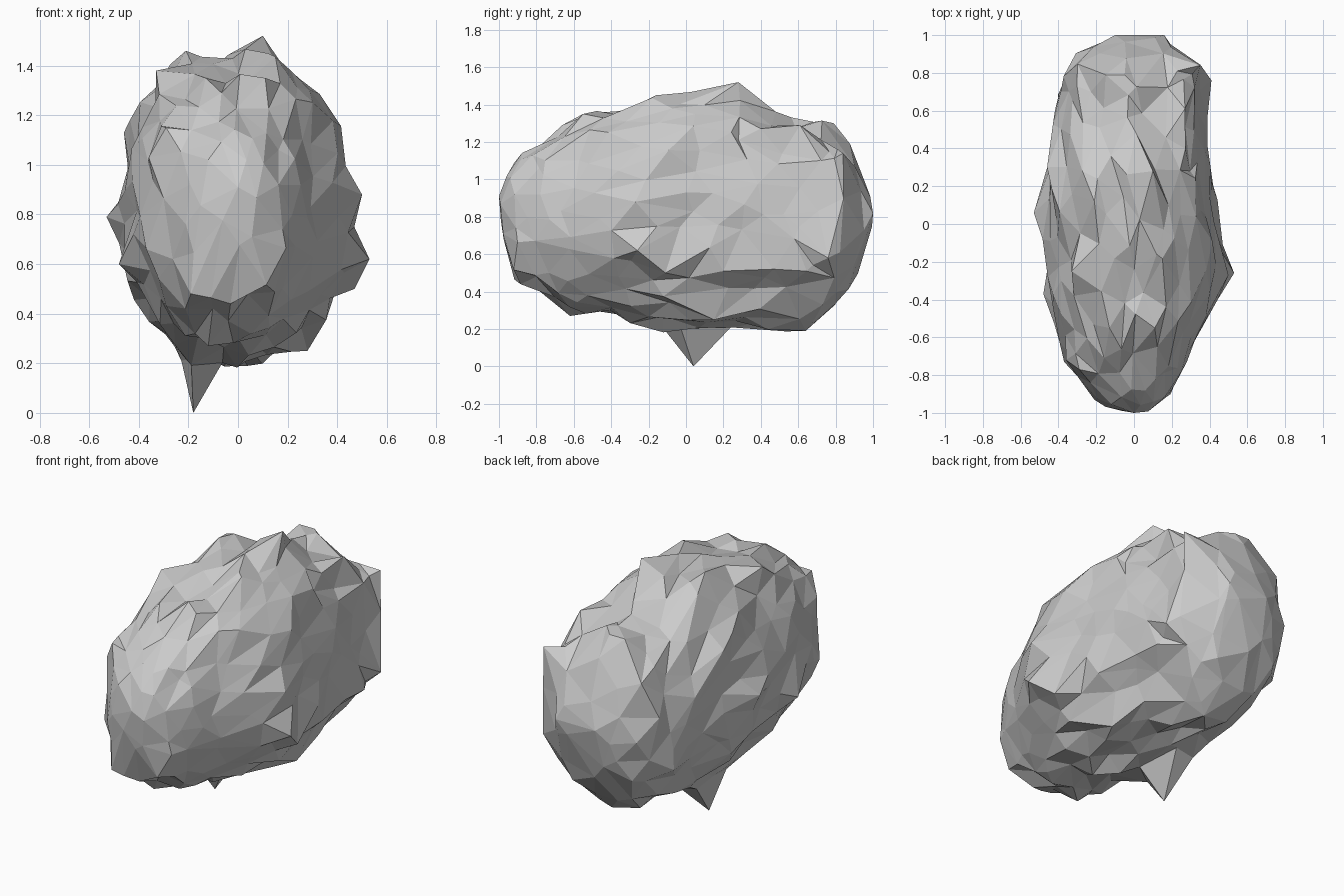
import bpy, bmesh, math, random
from mathutils import Vector

if "Cube" in bpy.data.objects:
    bpy.data.objects.remove(bpy.data.objects["Cube"])

random.seed(5)

# Silhouette stations along the rock: y, left x, right x, bottom z, top z
STATIONS = [
    (-1.00, -0.07, 0.07, 0.84, 0.98),
    (-0.96, -0.18, 0.13, 0.56, 1.07),
    (-0.92, -0.23, 0.20, 0.45, 1.12),
    (-0.72, -0.36, 0.29, 0.33, 1.26),
    (-0.55, -0.41, 0.37, 0.26, 1.36),
    (-0.35, -0.48, 0.46, 0.24, 1.40),
    (-0.10, -0.48, 0.47, 0.19, 1.46),
    (0.10, -0.49, 0.44, 0.16, 1.47),
    (0.30, -0.47, 0.42, 0.18, 1.48),
    (0.50, -0.45, 0.39, 0.19, 1.36),
    (0.70, -0.42, 0.39, 0.21, 1.30),
    (0.84, -0.38, 0.35, 0.33, 1.26),
    (0.92, -0.29, 0.27, 0.48, 1.09),
    (1.00, -0.10, 0.16, 0.76, 0.88),
]

# Distinct peaks, ridge points and corners of the surface
PEAKS = [
    (-0.18, 0.04, 0.00), (0.10, 0.28, 1.52), (0.53, -0.26, 0.62),
    (-0.53, 0.06, 0.79), (0.00, -1.00, 0.91), (-0.10, 1.00, 0.82),
    (0.16, 1.00, 0.82), (-0.19, -0.92, 0.48), (0.04, 0.64, 0.19),
    (0.35, 0.84, 1.14), (-0.21, -0.93, 0.76), (-0.05, 0.79, 1.30),
    (-0.15, 0.79, 1.30), (0.27, 0.61, 1.29), (0.41, 0.76, 0.58),
    (0.04, -0.80, 0.48), (0.50, -0.27, 0.88), (0.47, -0.11, 0.50),
    (0.42, 0.20, 0.51), (0.38, 0.47, 0.52), (0.20, 0.73, 0.33),
    (0.28, 0.15, 0.25), (-0.48, -0.37, 0.60), (-0.46, 0.30, 1.13),
    (0.11, -0.55, 1.35), (-0.13, -0.55, 1.35), (-0.12, -0.62, 0.27),
    (-0.29, -0.77, 1.15), (-0.37, -0.73, 0.66), (-0.36, -0.72, 1.03),
    (0.12, -0.16, 1.45), (-0.21, 0.12, 1.46), (-0.33, -0.25, 1.38),
]


def section(y):
    """Centre and half sizes of the section at y."""
    y = max(-1.0, min(1.0, y))
    for a, b in zip(STATIONS, STATIONS[1:]):
        if y <= b[0]:
            t = (y - a[0]) / (b[0] - a[0])
            l, r, lo, hi = [p + (q - p) * t for p, q in zip(a[1:], b[1:])]
            return (l + r) / 2, (lo + hi) / 2, (r - l) / 2, (hi - lo) / 2


def to_rock(d, power=2.2):
    """Map a unit direction onto the rounded-box section at its y."""
    cx, cz, w, h = section(d.y)
    ang = math.atan2(d.z, d.x)
    c, s = math.cos(ang), math.sin(ang)
    r = (abs(c) ** power + abs(s) ** power) ** (-1 / power)
    r *= random.uniform(0.89, 1.01)
    return Vector((cx + c * r * w, d.y, cz + s * r * h))


def to_ball(p):
    """Unit direction that belongs to a point on the rock."""
    cx, cz, w, h = section(p.y)
    ang = math.atan2((p.z - cz) / h, (p.x - cx) / w)
    y = max(-0.99, min(0.99, p.y))
    ring = math.sqrt(1 - y * y)
    return Vector((ring * math.cos(ang), y, ring * math.sin(ang)))


# Scattered directions on a ball, with one reserved for every peak
COUNT = 310
ball = []
for i in range(COUNT):
    y = 1 - 2 * (i + 0.5) / COUNT
    a = i * math.pi * (3 - math.sqrt(5))
    ring = math.sqrt(1 - y * y)
    p = Vector((ring * math.cos(a), y, ring * math.sin(a)))
    p += Vector([random.gauss(0, 0.045) for _ in range(3)])
    ball.append(p.normalized())
place = [to_rock(d) for d in ball]

# Fix the peaks and draw their neighbours part of the way along
fixed = set()
for peak in map(Vector, PEAKS):
    d = to_ball(peak)
    k = min((i for i in range(COUNT) if i not in fixed),
            key=lambda i: (ball[i] - d).length)
    ball[k] = d
    move = peak - to_rock(d)
    fixed.add(k)
    place[k] = peak
    for i in range(COUNT):
        if i not in fixed:
            dist = (ball[i] - d).length
            place[i] += move * 0.4 * math.exp(-(dist / 0.2) ** 2)

# Irregular triangulated ball reshaped into the rock
bm = bmesh.new()
target = {bm.verts.new(d): p for d, p in zip(ball, place)}
bmesh.ops.convex_hull(bm, input=bm.verts[:])
for v in bm.verts:
    v.co = target[v]
bmesh.ops.recalc_face_normals(bm, faces=bm.faces[:])

mesh = bpy.data.meshes.new("rock")
bm.to_mesh(mesh)
bm.free()
rock = bpy.data.objects.new("rock", mesh)
bpy.context.collection.objects.link(rock)
